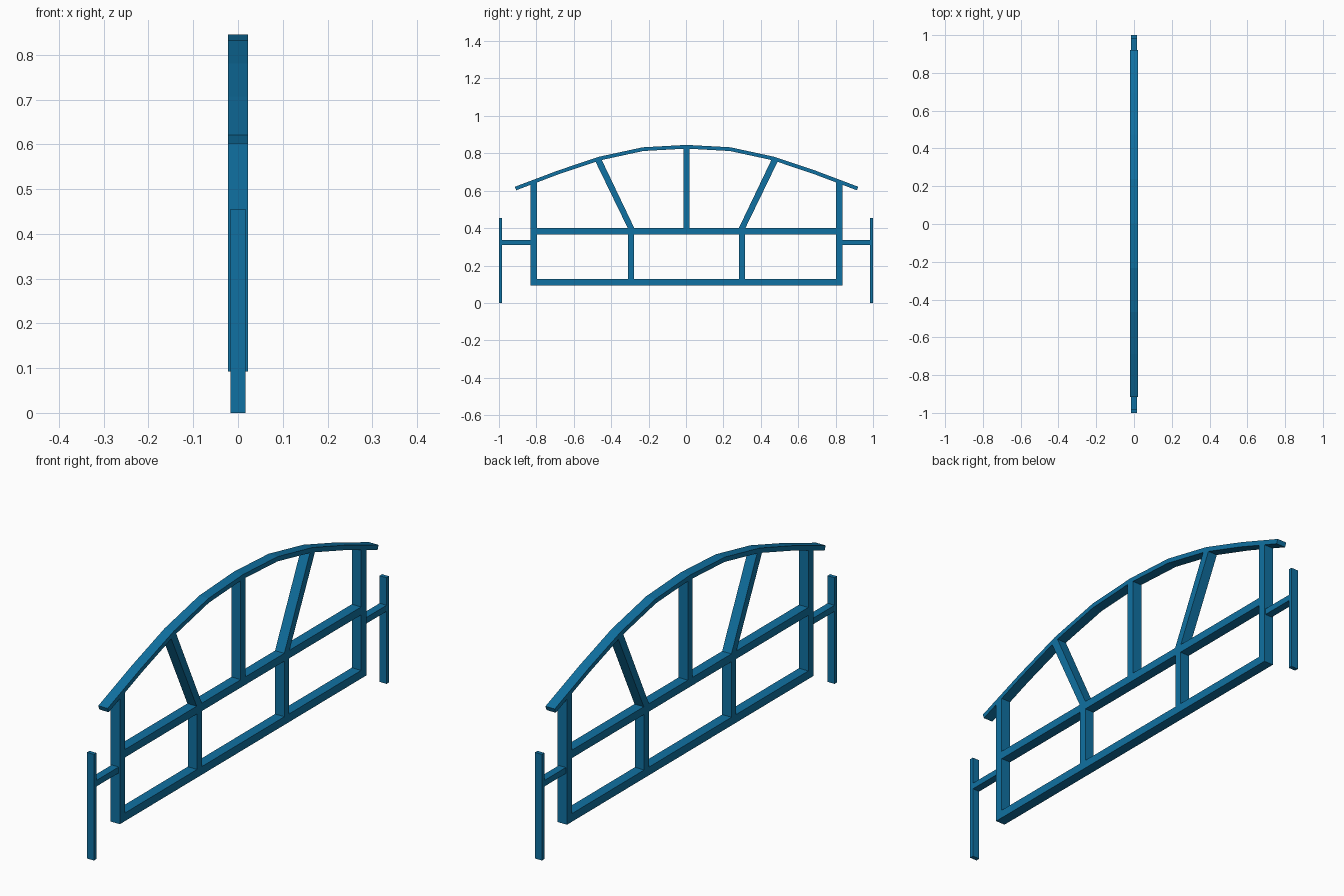
import bpy
import bmesh
from mathutils import Vector

if "Cube" in bpy.data.objects:
    bpy.data.objects.remove(bpy.data.objects["Cube"])

blue = bpy.data.materials.new("steel blue")
blue.diffuse_color = (0.005, 0.165, 0.36, 1)
blue.use_nodes = True
blue.node_tree.nodes["Principled BSDF"].inputs["Base Color"].default_value = blue.diffuse_color

SHIFT = 0.003   # the frame sits slightly off centre between the end posts
W = 0.022       # half depth of the frame bars
W_END = 0.0165  # half depth of the end posts and brackets


def prism(name, outline, half, shift=SHIFT):
    """Extrude a (y, z) outline along x."""
    bm = bmesh.new()
    face = bm.faces.new([bm.verts.new((-half, y + shift, z)) for y, z in outline])
    ext = bmesh.ops.extrude_face_region(bm, geom=[face])
    verts = [v for v in ext["geom"] if isinstance(v, bmesh.types.BMVert)]
    bmesh.ops.translate(bm, verts=verts, vec=(2 * half, 0, 0))
    bmesh.ops.recalc_face_normals(bm, faces=bm.faces)
    mesh = bpy.data.meshes.new(name)
    bm.to_mesh(mesh)
    bm.free()
    mesh.materials.append(blue)
    obj = bpy.data.objects.new(name, mesh)
    bpy.context.collection.objects.link(obj)
    return obj


def bar(name, y0, y1, z0, z1, half=W, shift=SHIFT):
    return prism(name, [(y0, z0), (y1, z0), (y1, z1), (y0, z1)], half, shift)


# Horizontal rails and centre post
bar("bottom_rail", -0.80, 0.80, 0.093, 0.128)
bar("middle_rail", -0.80, 0.80, 0.366, 0.40)
bar("centre_post", -0.016, 0.016, 0.40, 0.832)

# Arched top rail: upper edge plus an offset lower edge
half_arc = [(0.235, 0.832), (0.47, 0.781), (0.69, 0.707), (0.918, 0.621)]
top = [Vector((-y, z)) for y, z in reversed(half_arc)]
top += [Vector((0, 0.845))] + [Vector(p) for p in half_arc]
low = []
for i, p in enumerate(top):
    d = (top[min(i + 1, len(top) - 1)] - top[max(i - 1, 0)]).normalized()
    low.append(p + Vector((d.y, -d.x)) * 0.02)
prism("arched_top_rail", [tuple(p) for p in top + low[::-1]], W)

# Parts repeated on both sides
for side, s in (("left", -1), ("right", 1)):
    prism(side + "_frame_post",
          [(s * 0.80, 0.093), (s * 0.835, 0.093), (s * 0.835, 0.641), (s * 0.80, 0.654)], W)
    bar(side + "_lower_post", s * 0.28, s * 0.312, 0.128, 0.366)
    prism(side + "_slanted_strut",
          [(s * 0.277, 0.395), (s * 0.312, 0.395), (s * 0.491, 0.764), (s * 0.458, 0.774)], W)
    # End post with its bracket
    bar(side + "_end_post", s * 0.983, s, 0, 0.455, W_END, 0)
    bar(side + "_bracket", s * (0.835 + s * SHIFT), s * 0.983, 0.311, 0.337, W_END, 0)
